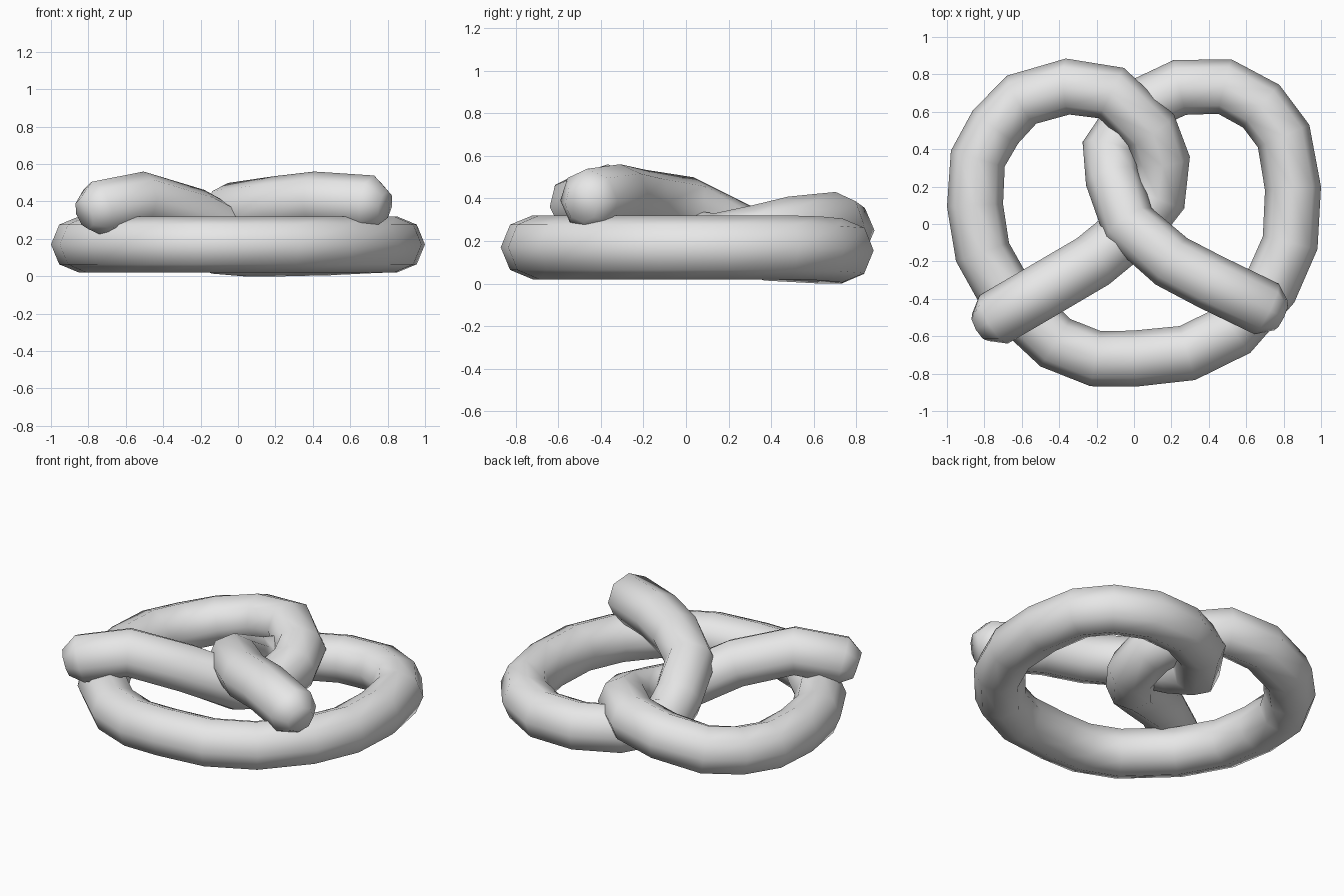
import bpy, bmesh, math
from mathutils import Vector

if "Cube" in bpy.data.objects:
    bpy.data.objects.remove(bpy.data.objects["Cube"])

SIDES = 8
R = 0.15

# Centre line of the dough rope, from the left end to the right end
path = [Vector(p) for p in (
    (-0.75, -0.51, 0.36), (-0.51, -0.37, 0.41), (-0.22, -0.20, 0.32),
    (0.00, -0.02, 0.20), (0.13, 0.14, 0.18), (0.15, 0.34, 0.22),
    (0.09, 0.50, 0.26), (-0.12, 0.70, 0.28), (-0.355, 0.735, 0.25),
    (-0.60, 0.665, 0.20), (-0.74, 0.52, 0.175), (-0.835, 0.35, 0.17),
    (-0.85, 0.10, 0.17), (-0.81, -0.15, 0.17), (-0.67, -0.40, 0.17),
    (-0.42, -0.635, 0.17), (-0.205, -0.72, 0.17), (0.00, -0.72, 0.17),
    (0.285, -0.69, 0.17), (0.53, -0.57, 0.17), (0.73, -0.34, 0.17),
    (0.835, -0.10, 0.17), (0.85, 0.19, 0.17), (0.80, 0.47, 0.17),
    (0.68, 0.63, 0.165), (0.485, 0.735, 0.155), (0.245, 0.73, 0.15),
    (0.03, 0.63, 0.15), (-0.13, 0.40, 0.16), (-0.11, 0.24, 0.23),
    (-0.03, 0.00, 0.355), (0.20, -0.20, 0.385), (0.41, -0.31, 0.41),
    (0.71, -0.455, 0.39))]

# Rings of (centre, radius); an extra small ring rounds each end
start = (path[0] - path[1]).normalized() + Vector((0, 0, -0.15))
end = (path[-1] - path[-2]).normalized() + Vector((0, 0, -0.15))
rings = [(path[0] + start * 0.085, 0.085)]
rings += [(p, R) for p in path]
rings += [(path[-1] + end * 0.085, 0.085)]

bm = bmesh.new()
loops = []
for i, (c, r) in enumerate(rings):
    a = rings[max(i - 1, 0)][0]
    b = rings[min(i + 1, len(rings) - 1)][0]
    t = ((c - a).normalized() + (b - c).normalized()).normalized()
    side = t.cross(Vector((0, 0, 1))).normalized()
    up = side.cross(t)
    loops.append([bm.verts.new(c + r * (side * math.cos(k * math.tau / SIDES)
                                        + up * math.sin(k * math.tau / SIDES)))
                  for k in range(SIDES)])
for l0, l1 in zip(loops, loops[1:]):
    for k in range(SIDES):
        n = (k + 1) % SIDES
        bm.faces.new((l0[k], l0[n], l1[n], l1[k]))
bm.faces.new(loops[0])
bm.faces.new(loops[-1])
bmesh.ops.recalc_face_normals(bm, faces=bm.faces)
for f in bm.faces:
    f.smooth = True

mesh = bpy.data.meshes.new("pretzel")
bm.to_mesh(mesh)
bm.free()

# Plain pale colour
mat = bpy.data.materials.new("light_grey")
mat.diffuse_color = (0.8, 0.8, 0.8, 1)
mat.use_nodes = True
mat.node_tree.nodes["Principled BSDF"].inputs["Base Color"].default_value = mat.diffuse_color
mesh.materials.append(mat)

pretzel = bpy.data.objects.new("pretzel", mesh)
bpy.context.collection.objects.link(pretzel)
